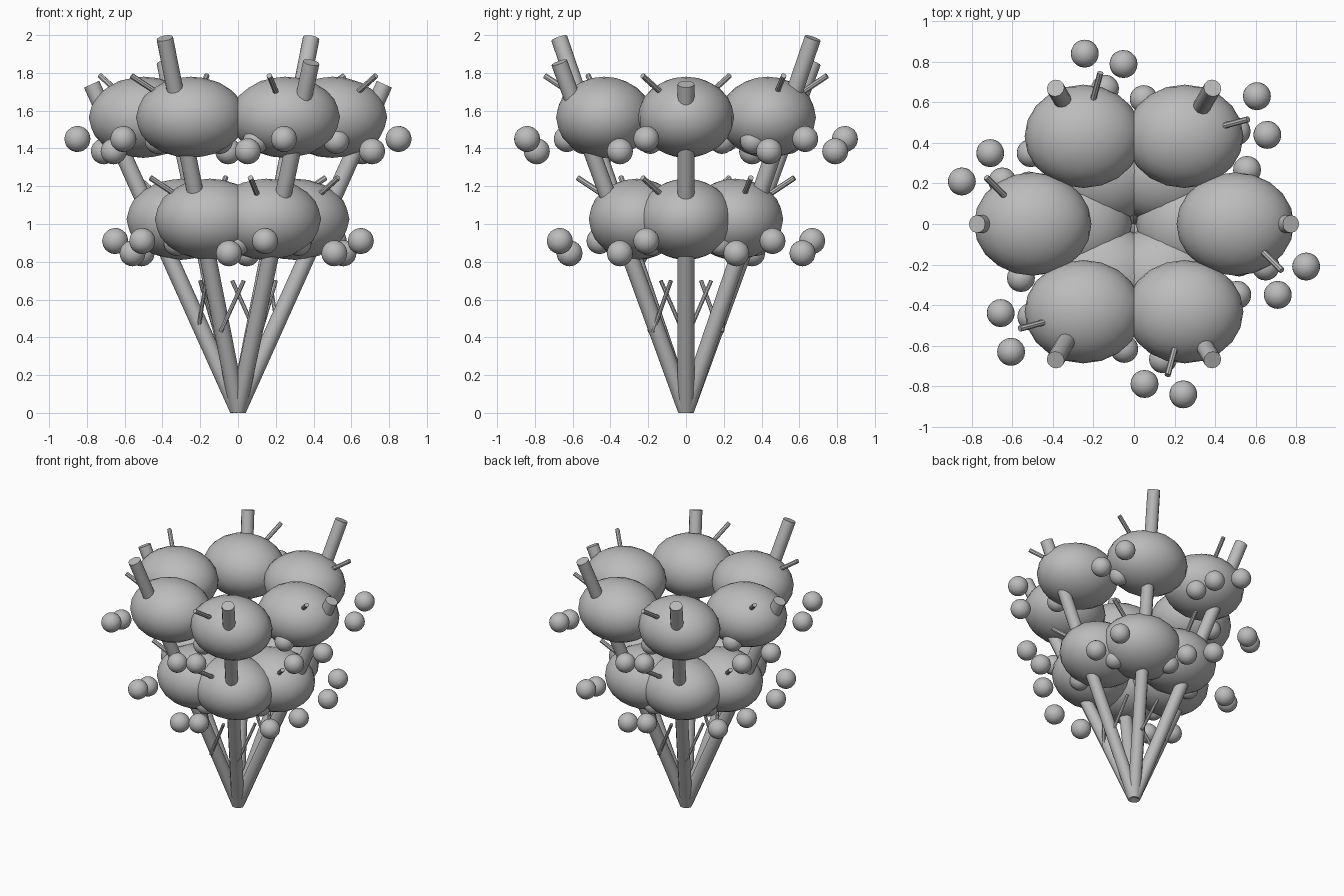
import bpy, math
from mathutils import Vector, Matrix

if "Cube" in bpy.data.objects:
    bpy.data.objects.remove(bpy.data.objects["Cube"])

grey = bpy.data.materials.new("plain_grey")
grey.diffuse_color = (0.5, 0.5, 0.5, 1)
grey.use_nodes = True
grey.node_tree.nodes["Principled BSDF"].inputs["Base Color"].default_value = grey.diffuse_color


def finish(name):
    ob = bpy.context.object
    ob.name = name
    ob.data.materials.append(grey)
    bpy.ops.object.shade_smooth_by_angle(angle=math.radians(40))
    return ob


def rod(name, a, b, radius, sides):
    """Cylinder running from point a to point b."""
    d = b - a
    bpy.ops.mesh.primitive_cylinder_add(
        vertices=sides, radius=radius, depth=d.length, location=(a + b) / 2,
        rotation=d.to_track_quat('Z', 'Y').to_euler())
    return finish(name)


def ball(name, centre, size, detail):
    """Ellipsoid with the given half sizes."""
    bpy.ops.mesh.primitive_ico_sphere_add(subdivisions=detail, radius=1, location=centre)
    bpy.context.object.scale = size
    bpy.ops.object.transform_apply(location=False, rotation=False, scale=True)
    return finish(name)


# Top height of each stem, counter-clockwise from +x
stem_tops = [1.74, 1.984, 1.855] * 2
# Foliage tiers: distance from the axis, height
tiers = {"lower": (0.30, 1.025), "upper": (0.50, 1.565)}
# Berry offsets from the foliage centre
berries = [(0.35, -0.21, -0.115), (0.21, -0.35, -0.18), (0.02, -0.19, -0.125)]

for i, top in enumerate(stem_tops):
    turn = Matrix.Rotation(math.radians(60 * i), 4, 'Z')

    # Leaning stem
    rod("stem", Vector((0, 0, 0.016)), turn @ Vector((0.775, 0, top)), 0.044, 12)

    # Small twig low between the stems
    rod("low_twig", turn @ Vector((0.12, -0.175, 0.43)),
        turn @ Vector((0.2, -0.08, 0.7)), 0.011, 8)

    for tier, (reach, height) in tiers.items():
        c = Vector((reach, 0, height))
        # Foliage clump, kept aligned with the axes
        ball(tier + "_foliage", turn @ c, (0.29, 0.255, 0.215), 3)
        # Twig poking out of the clump
        rod(tier + "_twig", turn @ (c + Vector((0.02, -0.02, 0.03))),
            turn @ (c + Vector((0.23, -0.23, 0.22))), 0.015, 8)
        # Berries hanging around the clump
        for b in berries:
            ball(tier + "_berry", turn @ (c + Vector(b)), (0.069,) * 3, 3)
